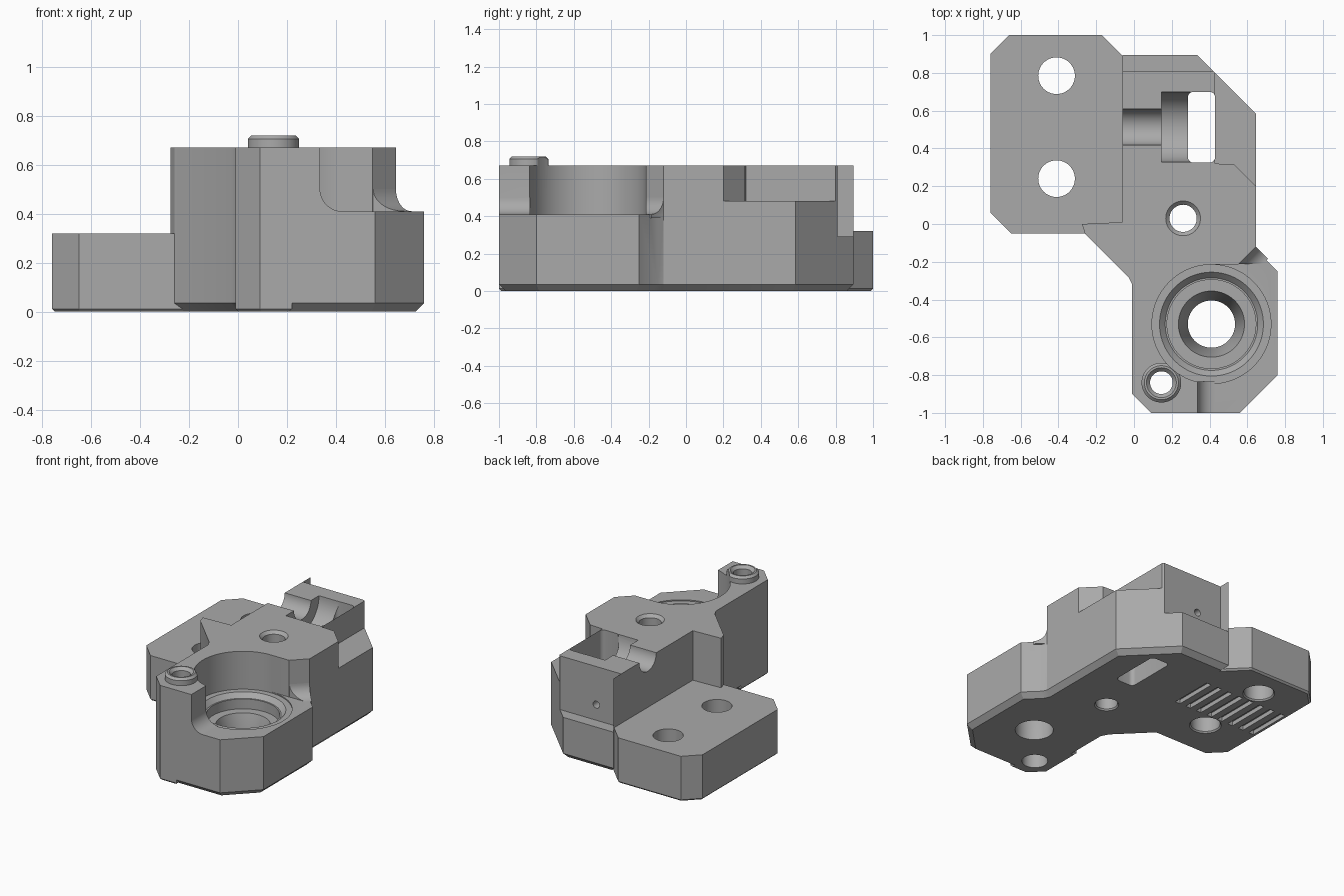
import bpy, bmesh, math
from mathutils import Matrix, Vector

if "Cube" in bpy.data.objects:
    bpy.data.objects.remove(bpy.data.objects["Cube"], do_unlink=True)

grey = bpy.data.materials.new("plain_grey")
grey.use_nodes = True
grey.diffuse_color = (0.4, 0.4, 0.4, 1)
grey.node_tree.nodes["Principled BSDF"].inputs["Base Color"].default_value = (0.4, 0.4, 0.4, 1)


def finish(name, bm):
    bmesh.ops.recalc_face_normals(bm, faces=bm.faces)
    mesh = bpy.data.meshes.new(name)
    bm.to_mesh(mesh)
    bm.free()
    mesh.materials.append(grey)
    obj = bpy.data.objects.new(name, mesh)
    bpy.context.collection.objects.link(obj)
    return obj


def prism(name, outline, z0, z1, chamfer=0.0):
    """Extruded outline with an optional chamfer round its bottom edge."""
    bm = bmesh.new()
    base = bm.faces.new([bm.verts.new((x, y, z0)) for x, y in outline])
    grown = bmesh.ops.extrude_face_region(bm, geom=[base], use_keep_orig=True)
    for v in grown["geom"]:
        if isinstance(v, bmesh.types.BMVert):
            v.co.z = z1
    bmesh.ops.recalc_face_normals(bm, faces=bm.faces)
    if chamfer:
        rim = [e for e in bm.edges if all(v.co.z == z0 for v in e.verts)]
        bmesh.ops.bevel(bm, geom=rim, offset=chamfer, segments=1, affect='EDGES')
    return finish(name, bm)


def box(name, x0, x1, y0, y1, z0, z1):
    return prism(name, [(x0, y0), (x1, y0), (x1, y1), (x0, y1)], z0, z1)


def turned(name, centre, profile, axis='Z', steps=64):
    """Solid of revolution from (radius, distance) pairs along an axis."""
    bm = bmesh.new()
    rings = []
    for r, h in profile:
        rings.append([bm.verts.new((r * math.cos(a), r * math.sin(a), h))
                      for a in (math.tau * i / steps for i in range(steps))])
    for low, high in zip(rings, rings[1:]):
        for i in range(steps):
            j = (i + 1) % steps
            bm.faces.new((low[i], low[j], high[j], high[i]))
    bm.faces.new(rings[0])
    bm.faces.new(rings[-1])
    turn = Vector((0, 0, 1)).rotation_difference(
        Vector({'X': (1, 0, 0), 'Y': (0, 1, 0), 'Z': (0, 0, 1)}[axis])).to_matrix().to_4x4()
    bm.transform(Matrix.Translation(centre) @ turn)
    return finish(name, bm)


def cove(name, start, along, length, outward, radius):
    """Concave quarter-round strip at the foot of a wall."""
    profile = [(-0.02, -0.02), (radius, -0.02)]
    for i in range(13):
        a = math.pi / 2 * i / 12
        profile.append((radius * (1 - math.sin(a)), radius * (1 - math.cos(a))))
    profile.append((-0.02, radius))
    bm = bmesh.new()
    along, outward, start = Vector(along), Vector(outward), Vector(start)
    ends = [[bm.verts.new(start + along * s + outward * u + Vector((0, 0, v)))
             for u, v in profile] for s in (0, length)]
    n = len(profile)
    for i in range(n):
        j = (i + 1) % n
        bm.faces.new((ends[0][i], ends[0][j], ends[1][j], ends[1][i]))
    for end in ends:
        bm.faces.new(end)
    return finish(name, bm)


def combine(target, tool, operation='DIFFERENCE'):
    mod = target.modifiers.new("combine", 'BOOLEAN')
    mod.operation, mod.solver, mod.object = operation, 'EXACT', tool
    bpy.context.view_layer.objects.active = target
    bpy.ops.object.modifier_apply(modifier=mod.name)
    bpy.data.objects.remove(tool, do_unlink=True)


# Tall body with bearing end, flange plate, front foot and locating boss
body = prism("bracket_body", [
    (-0.06, 0.895), (-0.06, 0.01), (-0.275, 0.0), (-0.26, -0.05), (-0.03, -0.28),
    (-0.01, -0.32), (-0.01, -0.9), (0.09, -1), (0.56, -1), (0.76, -0.8), (0.76, -0.25),
    (0.66, -0.152), (0.645, -0.12), (0.645, 0.585), (0.335, 0.895)], 0, 0.67, 0.035)
plate = prism("flange_plate", [
    (-0.66, 1), (-0.17, 1), (-0.055, 0.885), (0.02, 0.81), (0.02, -0.05),
    (-0.65, -0.05), (-0.76, 0.06), (-0.76, 0.9)], 0, 0.32, 0.012)
foot = prism("front_foot", [
    (-0.01, -0.6), (-0.01, -0.9), (0.09, -1), (0.22, -1), (0.22, -0.6)], 0, 0.3, 0.012)
boss = turned("locating_boss", (0.145, -0.84, 0),
              [(0.105, 0.5), (0.105, 0.705), (0.09, 0.72)])
for part in (plate, foot, boss):
    combine(body, part, 'UNION')

# Back ledge and lowered side step
combine(body, box("ledge_cut", -0.06, 0.8, 0.81, 0.96, 0.29, 0.8))
combine(body, prism("step_cut", [
    (0.43, 0.95), (0.43, 0.32), (0.53, 0.315), (0.655, 0.19), (0.8, 0.19), (0.8, 0.95)],
    0.48, 0.8))

# Open bearing seat
combine(body, prism("seat_cut", [
    (0.335, -1.1), (0.9, -1.1), (0.9, 0.135), (0.55, -0.215), (0.41, -0.215),
    (0.41, -0.53), (0.335, -0.53)], 0.41, 0.8))
combine(body, turned("seat_bore", (0.41, -0.53, 0), [
    (0.125, -0.1), (0.125, 0.12), (0.175, 0.3), (0.235, 0.3), (0.235, 0.37),
    (0.245, 0.37), (0.275, 0.402), (0.315, 0.402), (0.315, 0.8)], steps=96))

# Rounded feet of the seat walls
combine(body, cove("front_cove", (0.335, -1, 0.41), (0, 1, 0), 0.165, (1, 0, 0), 0.09), 'UNION')
d = math.sqrt(0.5)
side_cove = cove("side_cove", (0.55, -0.215, 0.41), (d, d, 0), 0.134, (d, -d, 0), 0.09)
combine(side_cove, box("cove_trim", 0.3, 0.9, -0.5, -0.213, 0.3, 0.8))
combine(body, side_cove, 'UNION')

# Stepped round channel and through slot
combine(body, turned("channel_cut", (0, 0.513, 0.67), [
    (0.095, -0.1), (0.095, 0.145), (0.185, 0.145), (0.185, 0.3)], 'X'))
slot = []
for cx, cy, quarter in ((0.4, 0.67, 0), (0.315, 0.67, 1), (0.315, 0.355, 2), (0.4, 0.355, 3)):
    for i in range(7):
        a = math.pi / 2 * (quarter + i / 6)
        slot.append((cx + 0.03 * math.cos(a), cy + 0.03 * math.sin(a)))
combine(body, prism("slot_cut", slot, -0.1, 0.8))

# Plate holes, chamfered underneath
for y in (0.24, 0.785):
    combine(body, turned("plate_hole", (-0.41, y, 0), [
        (0.105, -0.1), (0.105, 0), (0.097, 0.01), (0.097, 0.5)]))

# Body hole, boss hole and small back hole
combine(body, turned("body_hole", (0.26, 0.03, 0), [
    (0.08, -0.1), (0.08, 0), (0.072, 0.01), (0.072, 0.65), (0.093, 0.671), (0.093, 0.8)]))
combine(body, turned("boss_hole", (0.145, -0.84, 0), [
    (0.085, -0.1), (0.085, 0.3), (0.06, 0.3), (0.06, 0.7), (0.08, 0.721), (0.08, 0.8)]))
combine(body, turned("back_hole", (0.135, 0.7, 0.4), [(0.025, 0), (0.025, 0.2)], 'Y', 24))

# Grip grooves underneath the plate
for i in range(8):
    x = -0.71 + 0.09 * i
    combine(body, box("groove_cut", x - 0.02, x + 0.02, 0.35, 0.67, -0.1, 0.03))

bpy.ops.object.select_all(action='DESELECT')
body.select_set(True)
bpy.context.view_layer.objects.active = body
bpy.ops.object.shade_smooth_by_angle(angle=math.radians(25))
